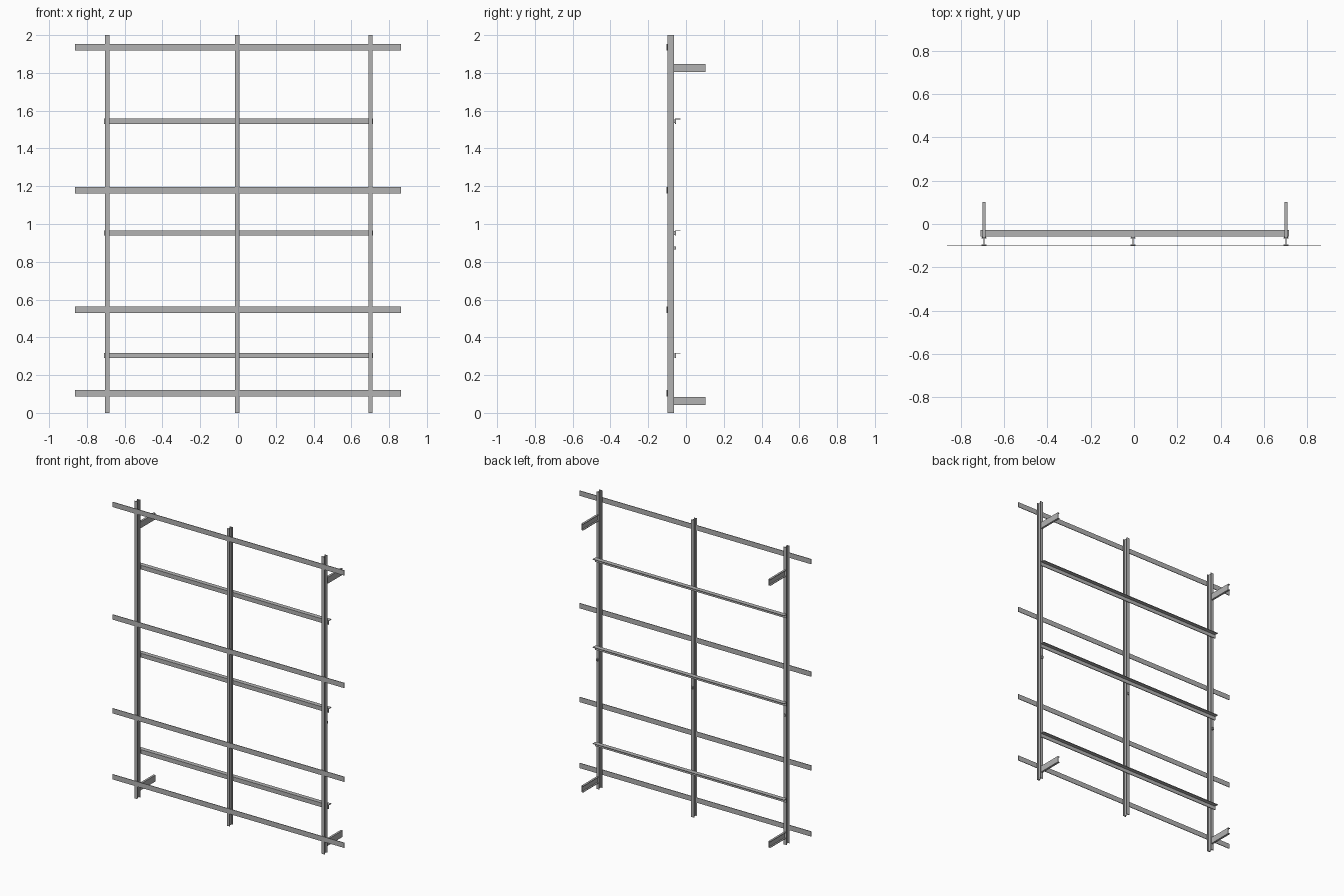
import bpy
import bmesh
from mathutils import Vector

old = bpy.data.objects.get("Cube")
if old:
    bpy.data.objects.remove(old, do_unlink=True)

STEEL = (0.45, 0.45, 0.45, 1)
steel = bpy.data.materials.new("grey steel")
steel.use_nodes = True
steel.diffuse_color = STEEL
steel.node_tree.nodes["Principled BSDF"].inputs["Base Color"].default_value = STEEL


def extrude(name, profile, u, v, along, origin):
    """Sweep a 2D profile (in directions u, v) along a vector from the origin."""
    u, v, along, origin = map(Vector, (u, v, along, origin))
    bm = bmesh.new()
    base = bm.faces.new([bm.verts.new(origin + u * a + v * b) for a, b in profile])
    swept = bmesh.ops.extrude_face_region(bm, geom=[base])["geom"]
    tops = [g for g in swept if isinstance(g, bmesh.types.BMVert)]
    bmesh.ops.translate(bm, verts=tops, vec=along)
    bmesh.ops.recalc_face_normals(bm, faces=bm.faces)
    mesh = bpy.data.meshes.new(name)
    bm.to_mesh(mesh)
    bm.free()
    mesh.materials.append(steel)
    obj = bpy.data.objects.new(name, mesh)
    bpy.context.collection.objects.link(obj)
    return obj


def box(name, lo, hi):
    x, y, z = (b - a for a, b in zip(lo, hi))
    return extrude(name, [(0, 0), (x, 0), (x, y), (0, y)],
                   (1, 0, 0), (0, 1, 0), (0, 0, z), lo)


def i_section(w, d, flange, web):
    """I profile, half width w, half depth d, symmetric about both axes."""
    half = [(w, -d), (w, flange - d), (web, flange - d),
            (web, d - flange), (w, d - flange), (w, d)]
    return half + [(-a, -b) for a, b in half]


POSTS = {"right": -0.692, "middle": -0.004, "left": 0.701}
BACK = -0.063    # rear face of the posts
FRONT = -0.098   # front face of the posts

# Upright I-beam posts with a small clip on the back of each
for side, x in POSTS.items():
    extrude(side + "_post", i_section(0.011, (BACK - FRONT) / 2, 0.004, 0.002),
            (1, 0, 0), (0, 1, 0), (0, 0, 2), (x, (FRONT + BACK) / 2, 0))
    box(side + "_post_clip", (x - 0.006, BACK, 0.865), (x + 0.006, -0.054, 0.88))

# Flat bars across the front
for i, z in enumerate((0.103, 0.547, 1.178, 1.935)):
    box(f"front_bar_{i}", (-0.862, -0.102, z - 0.017), (0.862, FRONT, z + 0.017))

# Angle rails across the back, clipped to every post
angle = [(0, 0), (0.005, 0), (0.005, 0.024), (0.03, 0.024), (0.03, 0.028), (0, 0.028)]
for i, z in enumerate((0.29, 0.938, 1.53)):
    extrude(f"rear_rail_{i}", angle, (0, 1, 0), (0, 0, 1),
            (1.423, 0, 0), (-0.709, -0.058, z))
    for side, x in POSTS.items():
        box(f"{side}_rail_clip_{i}", (x - 0.009, BACK, z + 0.004),
            (x + 0.009, -0.058, z + 0.024))

# Channel arms reaching back from the outer posts
channel = [(0.007, 0), (0.007, 0.043), (-0.007, 0.043), (-0.007, 0.039),
           (0.003, 0.039), (0.003, 0.004), (-0.007, 0.004), (-0.007, 0)]
for side in ("right", "left"):
    for level, z in (("lower", 0.042), ("upper", 1.805)):
        extrude(f"{side}_{level}_arm", channel, (1, 0, 0), (0, 0, 1),
                (0, 0.102 - BACK, 0), (POSTS[side], BACK, z))
